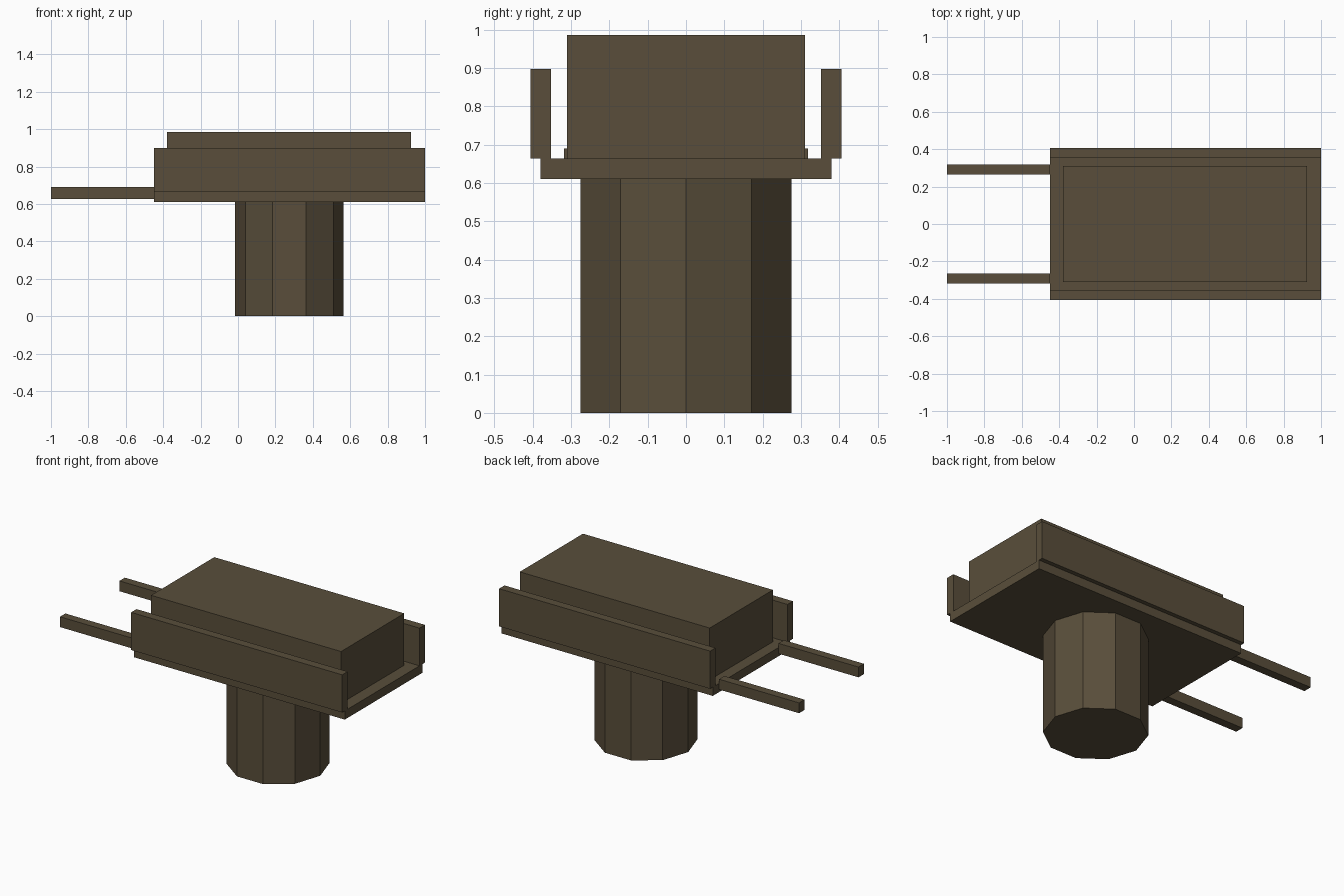
import bpy

cube = bpy.data.objects.get("Cube")
if cube:
    bpy.data.objects.remove(cube, do_unlink=True)

brown = bpy.data.materials.new("dark_brown")
brown.use_nodes = True
colour = (0.1, 0.076, 0.043, 1)
brown.diffuse_color = colour
bsdf = next(n for n in brown.node_tree.nodes if n.type == "BSDF_PRINCIPLED")
bsdf.inputs["Base Color"].default_value = colour
bsdf.inputs["Roughness"].default_value = 0.9


def finish(name):
    obj = bpy.context.object
    obj.name = name
    obj.data.materials.append(brown)
    return obj


def box(name, x, y, z):
    """Axis-aligned box from (min, max) pairs."""
    spans = (x, y, z)
    bpy.ops.mesh.primitive_cube_add(size=1, location=[(a + b) / 2 for a, b in spans])
    bpy.context.object.scale = [b - a for a, b in spans]
    bpy.ops.object.transform_apply(location=False, rotation=False, scale=True)
    return finish(name)


BED_X = (-0.45, 1.0)
BED_Z, FLOOR_Z = 0.61, 0.664

# Ten-sided pedestal, with a corner pointing along x
bpy.ops.mesh.primitive_cylinder_add(vertices=10, radius=0.29, depth=BED_Z,
                                    location=(0.275, 0, BED_Z / 2))
pedestal = finish("pedestal")
pedestal.rotation_euler.z = 1.5707963

# Bed and the block lying on it
box("bed", BED_X, (-0.38, 0.38), (BED_Z, FLOOR_Z))
box("block", (-0.38, 0.925), (-0.31, 0.31), (FLOOR_Z, 0.986))

# Side boards and handles on both sides
for side, s in (("right", -1), ("left", 1)):
    box(side + "_side_board", BED_X, sorted((s * 0.353, s * 0.406)), (FLOOR_Z, 0.898))
    box(side + "_handle", (-1.0, BED_X[0]), sorted((s * 0.265, s * 0.318)), (0.626, 0.69))
